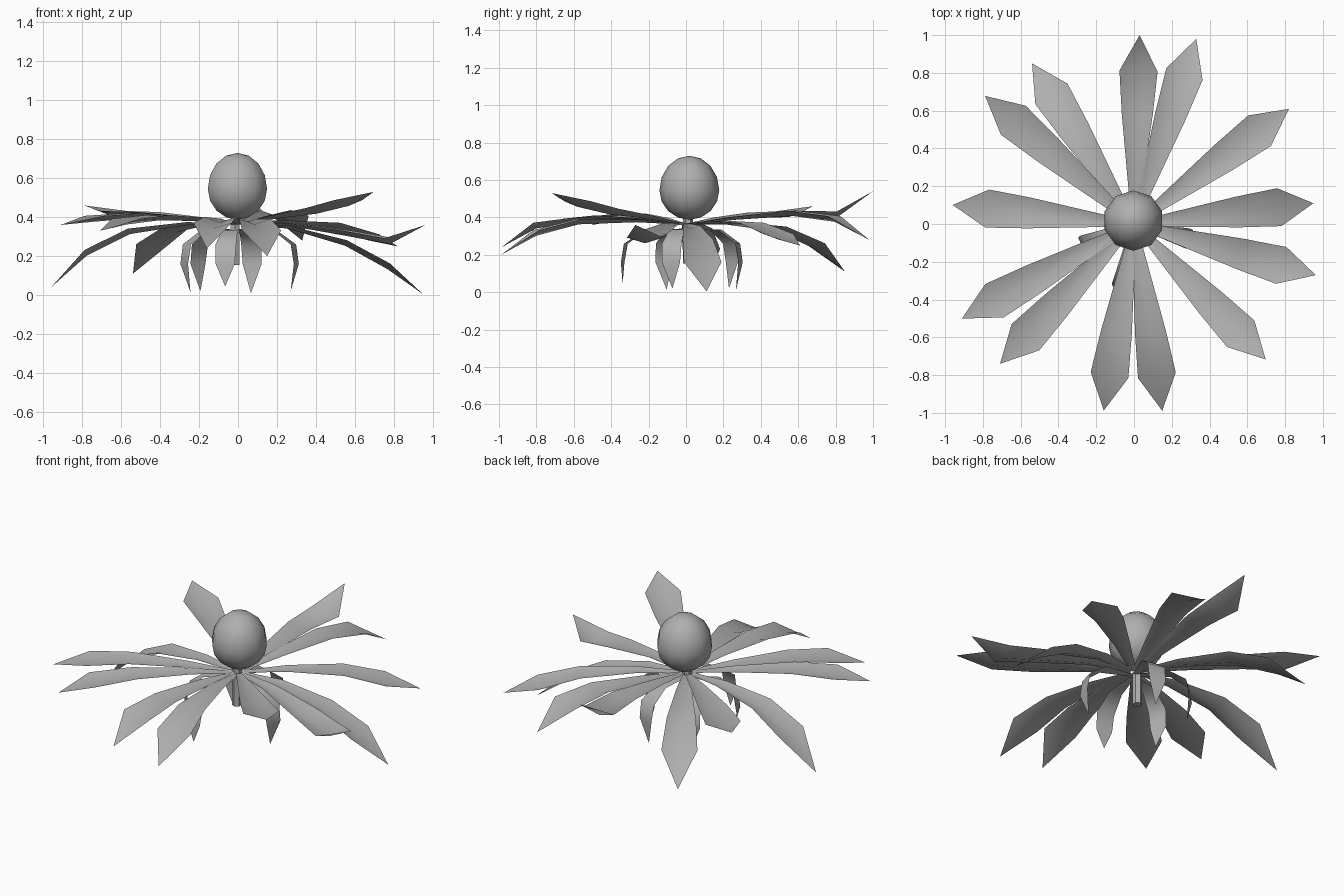
import bpy, bmesh, math
from mathutils import Vector

if "Cube" in bpy.data.objects:
    bpy.data.objects.remove(bpy.data.objects["Cube"])

# Petals: angle in degrees, tip radius, tip z, shoulder z, middle z
PETALS = [
    (88.3, 1.00, .54, .42, .425), (71.4, 1.034, .28, .395, .425),
    (36.6, 1.022, .25, .30, .36), (6.6, .956, .005, .15, .27),
    (-15.7, 1.00, .36, .28, .32), (-45.8, 1.00, .53, .475, .435),
    (-81.4, 1.00, .20, .32, .38), (-99.2, 1.00, .24, .36, .39),
    (-133.8, 1.025, .33, .38, .40), (-151.2, 1.04, .36, .395, .41),
    (174.0, .965, .04, .22, .33), (139.3, 1.04, .46, .42, .415),
    (122.4, 1.007, .11, .25, .34),
]
# Drooping lower leaves: angle in degrees, widest radius, tip radius, tip z
SEPALS = [(-101, .345, .345, .045), (-15, .31, .28, .02), (76, .30, .275, .01),
          (130, .32, .30, .02), (-157, .30, .265, .015)]

grey = bpy.data.materials.new("mid_grey")
grey.diffuse_color = (.43, .43, .43, 1)
grey.use_nodes = True
grey.node_tree.nodes["Principled BSDF"].inputs["Base Color"].default_value = grey.diffuse_color


def blade(name, angle, rows):
    """Channelled leaf along an angle; rows of (radius, z, half width, fold), ending in a point."""
    a = math.radians(angle)
    out = Vector((math.cos(a), math.sin(a), 0))
    side = Vector((-out.y, out.x, 0))
    bm = bmesh.new()
    prev = None
    for r, z, w, fold in rows:
        c = out * r + Vector((0, 0, z))
        up = Vector((0, 0, fold * .4))
        if w == 0:
            tip = bm.verts.new(c)
            row = [tip, tip, tip]
        else:
            row = [bm.verts.new(c - side * w + up), bm.verts.new(c - up * 1.5),
                   bm.verts.new(c + side * w + up)]
        if prev:
            for i in (0, 1):
                corners = [prev[i], row[i], row[i + 1], prev[i + 1]]
                bm.faces.new(list(dict.fromkeys(corners))).smooth = True
        prev = row
    me = bpy.data.meshes.new(name)
    bm.to_mesh(me)
    bm.free()
    me.materials.append(grey)
    ob = bpy.data.objects.new(name, me)
    bpy.context.collection.objects.link(ob)


# Ring of long petals
for i, (ang, r, tip, sh, mid) in enumerate(PETALS):
    inner = .385 + (mid - .385) * .3
    blade(f"petal_{i + 1}", ang, [
        (.02, .365, .015, .005), (.27 * r, inner, .045, .015), (.58 * r, mid, .082, .028),
        (.81 * r, sh, .101, .03), (r, tip, 0, 0)])

# Lower leaves curling down around the stem
for i, (ang, r, tip_r, tip) in enumerate(SEPALS):
    blade(f"lower_leaf_{i + 1}", ang, [
        (.02, .34, .015, 0), (.62 * r, .335, .04, 0), (.95 * r, .26, .054, 0),
        (r, .16, .05, 0), (tip_r, tip, 0, 0)])

# Round flower centre, flatter below than above
bpy.ops.mesh.primitive_uv_sphere_add(segments=10, ring_count=8, radius=1, location=(-.003, .018, .545))
centre = bpy.context.object
centre.name = "flower_centre"
centre.scale = (.16, .16, .185)
for v in centre.data.vertices:
    if v.co.z < 0:
        v.co.z *= .85
centre.data.materials.append(grey)
bpy.ops.object.shade_smooth()

# Short stem
bpy.ops.mesh.primitive_cylinder_add(vertices=6, radius=.027, depth=.24, location=(-.015, .01, .275))
stem = bpy.context.object
stem.name = "stem"
stem.data.materials.append(grey)
bpy.ops.object.shade_smooth_by_angle()
